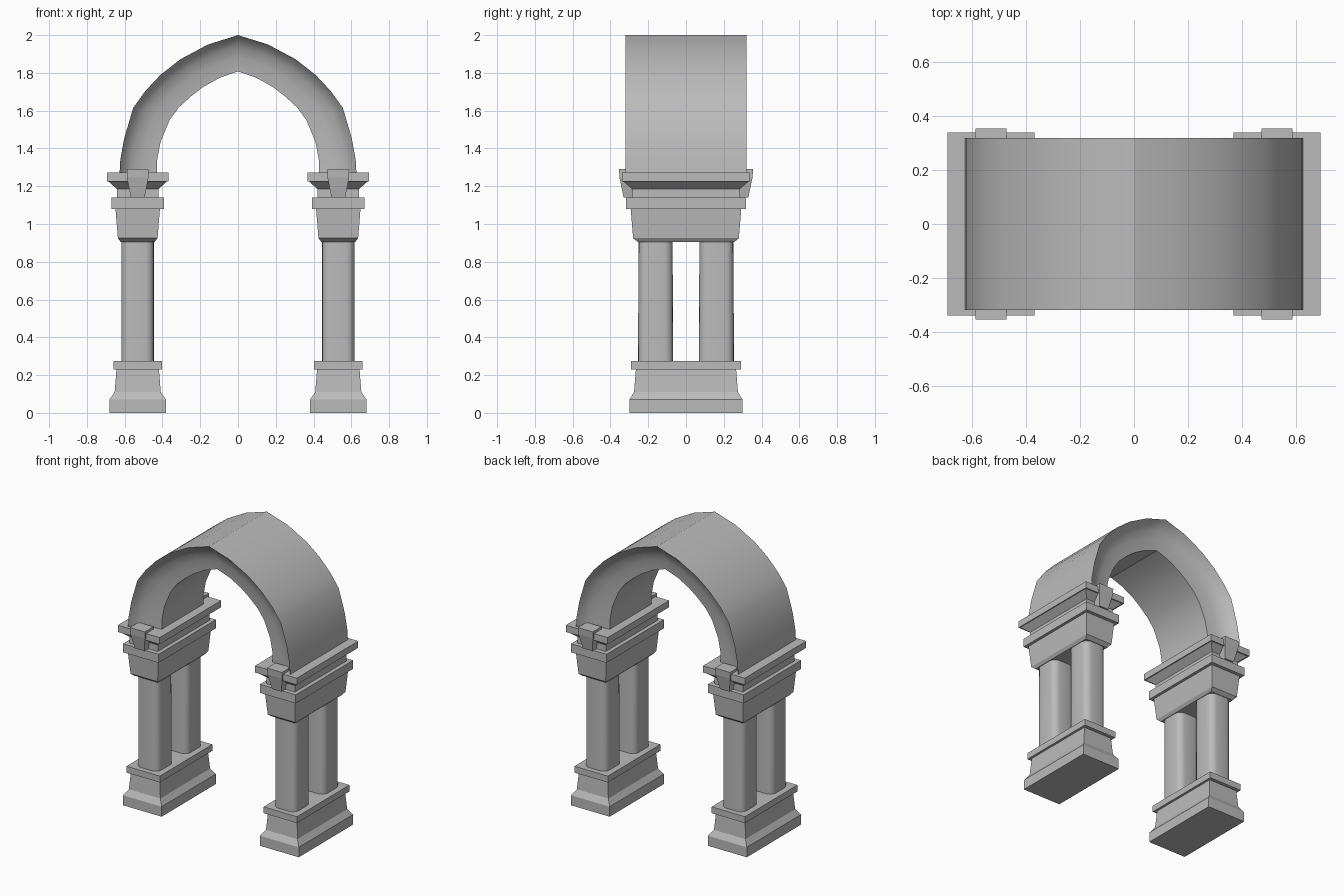
import bpy, bmesh, math

if "Cube" in bpy.data.objects:
    bpy.data.objects.remove(bpy.data.objects["Cube"], do_unlink=True)

stone = bpy.data.materials.new("grey_stone")
stone.use_nodes = True
GREY = (0.5, 0.5, 0.5, 1)
stone.diffuse_color = GREY
stone.node_tree.nodes["Principled BSDF"].inputs["Base Color"].default_value = GREY

PIER_X = 0.531


def finish(name, bm, smooth=False):
    bmesh.ops.recalc_face_normals(bm, faces=bm.faces)
    mesh = bpy.data.meshes.new(name)
    bm.to_mesh(mesh)
    bm.free()
    mesh.materials.append(stone)
    ob = bpy.data.objects.new(name, mesh)
    bpy.context.collection.objects.link(ob)
    if smooth:
        bpy.ops.object.select_all(action="DESELECT")
        ob.select_set(True)
        bpy.context.view_layer.objects.active = ob
        bpy.ops.object.shade_smooth_by_angle(angle=math.radians(30))
    return ob


def loft(bm, rings, closed_ends=True):
    """Skin a list of equally long closed rings of points."""
    loops = [[bm.verts.new(p) for p in ring] for ring in rings]
    for a, b in zip(loops, loops[1:]):
        for i in range(len(a)):
            j = (i + 1) % len(a)
            bm.faces.new((a[i], a[j], b[j], b[i]))
    if closed_ends:
        bm.faces.new(loops[0])
        bm.faces.new(loops[-1])


def block(name, cx, cy, levels, corner=0):
    """Stack of rectangles given as (half width, half depth, height)."""
    bm = bmesh.new()
    loft(bm, [[(cx + sx * hx, cy + sy * hy, z)
               for sx, sy in ((-1, -1), (1, -1), (1, 1), (-1, 1))]
              for hx, hy, z in levels])
    if corner:
        upright = [e for e in bm.edges if abs(e.verts[0].co.z - e.verts[1].co.z) > 0.1]
        bmesh.ops.bevel(bm, geom=upright, offset=corner, segments=4,
                        profile=0.5, affect="EDGES")
    return finish(name, bm, smooth=corner > 0)


# Piers: pedestal, paired columns, capital, cornice and keystones
for side, sx in (("right", -1), ("left", 1)):
    x = sx * PIER_X
    block(f"{side}_plinth", x, 0,
          [(0.15, 0.3, 0), (0.15, 0.3, 0.07), (0.122, 0.275, 0.11), (0.112, 0.265, 0.235)])
    block(f"{side}_pedestal_slab", x, 0, [(0.129, 0.29, 0.23), (0.129, 0.29, 0.275)])
    block(f"{side}_capital", x, 0,
          [(0.09, 0.255, 0.905), (0.105, 0.28, 0.925), (0.118, 0.293, 1.085)])
    block(f"{side}_capital_slab", x, 0, [(0.138, 0.317, 1.08), (0.138, 0.317, 1.14)])
    block(f"{side}_cornice", x, 0,
          [(0.11, 0.285, 1.135), (0.11, 0.285, 1.185), (0.155, 0.332, 1.225),
           (0.162, 0.34, 1.225), (0.162, 0.34, 1.272)])
    for end, sy in (("front", -1), ("back", 1)):
        block(f"{side}_{end}_column", x, sy * 0.161,
              [(0.086, 0.093, 0.27), (0.086, 0.09, 0.915)], corner=0.045)
        # Tapered keystone, leaning outward toward its top
        bm = bmesh.new()
        loft(bm, [[(x - w, sy * 0.26, z), (x + w, sy * 0.26, z),
                   (x + w, sy * y, z), (x - w, sy * y, z)]
                  for w, y, z in ((0.036, 0.33, 1.14), (0.057, 0.352, 1.245),
                                  (0.058, 0.355, 1.29))])
        finish(f"{side}_{end}_keystone", bm)

# Pointed arch: matching outer and inner curves, from springing to apex
OUTER = [(0.628, 1.25), (0.623, 1.34), (0.602, 1.455), (0.555, 1.615), (0.49, 1.705),
         (0.41, 1.79), (0.305, 1.872), (0.16, 1.95), (0, 2.0)]
INNER = [(0.43, 1.25), (0.428, 1.34), (0.41, 1.435), (0.362, 1.55), (0.315, 1.615),
         (0.25, 1.675), (0.185, 1.725), (0.095, 1.775), (0, 1.808)]
# Hollow moulding on the arch faces: (fraction inward, setback)
COVE = [(0, 0), (0.1, 0.03), (0.3, 0.06), (0.6, 0.08), (1, 0.09)]
HALF_DEPTH = 0.32


def arch_ring(o, i, sx):
    front = [(sx * (o[0] + (i[0] - o[0]) * t), -HALF_DEPTH + d, o[1] + (i[1] - o[1]) * t)
             for t, d in COVE]
    return front + [(px, -py, pz) for px, py, pz in reversed(front)]


stations = list(zip(OUTER, INNER))
rings = [arch_ring(o, i, -1) for o, i in stations]
rings += [arch_ring(o, i, 1) for o, i in reversed(stations[:-1])]
bm = bmesh.new()
loft(bm, rings)
finish("pointed_arch", bm, smooth=True)
